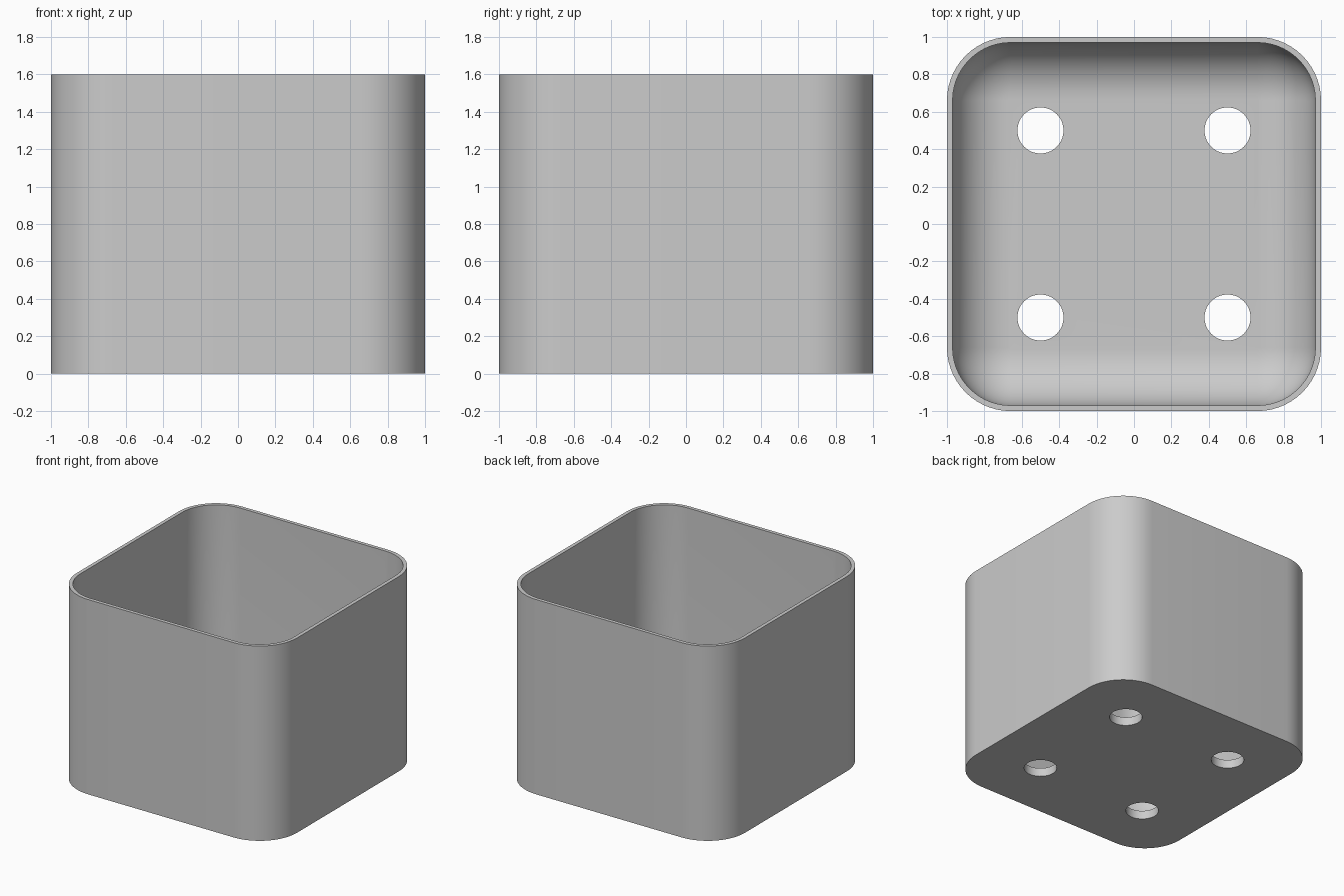
import bpy
import bmesh
from math import cos, sin, pi, radians

cube = bpy.data.objects.get("Cube")
if cube:
    bpy.data.objects.remove(cube, do_unlink=True)

HEIGHT, WALL, FLOOR = 1.6, 0.03, 0.07
CORNER, FILLET = 0.34, 0.30
HOLE_RADIUS, HOLE_OFFSET = 0.123, 0.5
STEPS = 14

grey = bpy.data.materials.new("plain grey")
grey.use_nodes = True
colour = (0.6, 0.6, 0.6, 1)
grey.diffuse_color = colour
grey.node_tree.nodes["Principled BSDF"].inputs["Base Color"].default_value = colour


def rounded_ring(bm, inset, z):
    """Rounded square outline, moved inward by inset."""
    centre, radius = 1 - CORNER, CORNER - inset
    verts = []
    for quarter in range(4):
        mid = pi / 4 + quarter * pi / 2
        cx = centre * (1 if cos(mid) > 0 else -1)
        cy = centre * (1 if sin(mid) > 0 else -1)
        for i in range(STEPS + 1):
            a = (quarter + i / STEPS) * pi / 2
            verts.append(bm.verts.new((cx + radius * cos(a), cy + radius * sin(a), z)))
    return verts


# Open box: outer wall, rim, inner wall, then a rounded fillet to the floor
levels = [(0, 0), (0, HEIGHT), (WALL, HEIGHT)]
for i in range(STEPS + 1):
    a = i / STEPS * pi / 2
    levels.append((WALL + FILLET * (1 - cos(a)), FLOOR + FILLET * (1 - sin(a))))

bm = bmesh.new()
rings = [rounded_ring(bm, inset, z) for inset, z in levels]
for lower, upper in zip(rings, rings[1:]):
    for i in range(len(lower)):
        j = (i + 1) % len(lower)
        bm.faces.new((lower[i], lower[j], upper[j], upper[i]))
bm.faces.new(rings[0][::-1])
bm.faces.new(rings[-1])
bmesh.ops.recalc_face_normals(bm, faces=bm.faces)
mesh = bpy.data.meshes.new("open_box")
bm.to_mesh(mesh)
bm.free()
mesh.materials.append(grey)
box = bpy.data.objects.new("open_box", mesh)
bpy.context.collection.objects.link(box)

# Four drain holes through the floor
for sx in (-1, 1):
    for sy in (-1, 1):
        bpy.ops.mesh.primitive_cylinder_add(
            vertices=48, radius=HOLE_RADIUS, depth=0.4,
            location=(sx * HOLE_OFFSET, sy * HOLE_OFFSET, 0))
        cutter = bpy.context.object
        cutter.name = "hole_cutter"
        cutter.hide_render = True
        cutter.data.materials.append(grey)
        cut = box.modifiers.new("drain_hole", 'BOOLEAN')
        cut.operation = 'DIFFERENCE'
        cut.solver = 'EXACT'
        cut.object = cutter
        bpy.context.view_layer.objects.active = box
        bpy.ops.object.modifier_apply(modifier=cut.name)
        bpy.data.objects.remove(cutter, do_unlink=True)

# Smooth curves, crisp rim and hole edges
bpy.ops.object.select_all(action='DESELECT')
box.select_set(True)
bpy.context.view_layer.objects.active = box
bpy.ops.object.shade_smooth_by_angle(angle=radians(30))
